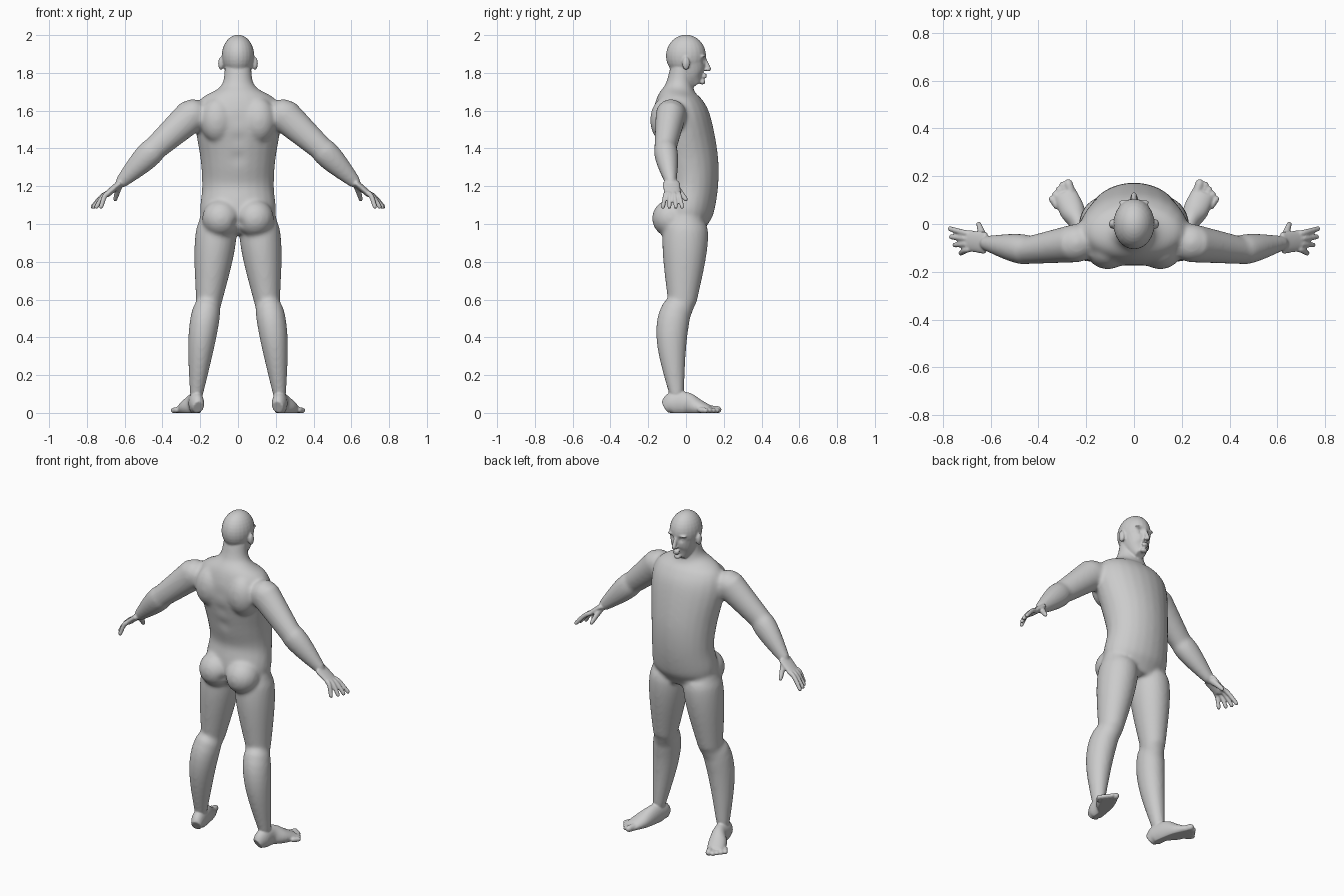
import bpy, bmesh, math
from mathutils import Vector, Matrix

cube = bpy.data.objects.get("Cube")
if cube:
    bpy.data.objects.remove(cube)

GREY = (0.6, 0.6, 0.6, 1)
skin_material = bpy.data.materials.new("light grey skin")
skin_material.use_nodes = True
skin_material.diffuse_color = GREY
skin_material.node_tree.nodes["Principled BSDF"].inputs["Base Color"].default_value = GREY

SIDEWAYS = Vector((1, 0, 0))
FORWARD = Vector((0, 1, 0))
STRAIGHT = Vector((0, 0, 0))


def refine(points, steps=5):
    """Smooth interpolation through a few rows of numbers."""
    rows = [Vector(point) for point in points]
    last = len(rows) - 1
    result = []
    for index in range(last):
        a, b, c, d = rows[max(index - 1, 0)], rows[index], rows[index + 1], rows[min(index + 2, last)]
        for step in range(steps):
            t = step / steps
            cubic = 3 * (b - c) + d - a
            square = 2 * a - 5 * b + 4 * c - d
            result.append(b + t / 2 * (c - a + t * (square + t * cubic)))
    return result + [rows[last]]


def loft(bm, centres, widths, depths, across, segments=24):
    """Closed tube of elliptical sections along the centres."""
    rings = []
    last = len(centres) - 1
    for index, centre in enumerate(centres):
        tangent = (centres[min(index + 1, last)] - centres[max(index - 1, 0)]).normalized()
        wide = (across - tangent * across.dot(tangent)).normalized()
        deep = tangent.cross(wide)
        ring = []
        for segment in range(segments):
            angle = math.tau * segment / segments
            offset = wide * widths[index] * math.cos(angle) + deep * depths[index] * math.sin(angle)
            ring.append(bm.verts.new(centre + offset))
        rings.append(ring)
    for lower, upper in zip(rings, rings[1:]):
        for segment in range(segments):
            following = (segment + 1) % segments
            bm.faces.new((lower[segment], lower[following], upper[following], upper[segment]))
    bm.faces.new(rings[0])
    bm.faces.new(rings[last])


def stack(bm, points):
    """Upright loft; each row is height, half width, back and front."""
    rows = refine(points)
    centres = [Vector((0, (back + front) / 2, height)) for height, width, back, front in rows]
    widths = [width for height, width, back, front in rows]
    depths = [(front - back) / 2 for height, width, back, front in rows]
    loft(bm, centres, widths, depths, SIDEWAYS)


def ball(bm, centre, radii):
    matrix = Matrix.Translation(centre) @ Matrix.Diagonal(radii).to_4x4()
    bmesh.ops.create_uvsphere(bm, u_segments=24, v_segments=16, radius=1, matrix=matrix)


def limb(bm, start, end, thick, thin, across, bulge=0.0, bow=STRAIGHT, flatness=0.9, steps=12):
    """Round-ended limb whose muscle swells nearer to its start."""
    centres, widths, depths = [], [], []
    for step in range(steps + 1):
        t = step / steps
        swell = math.sin(math.pi * t ** 0.6)
        radius = thick + (thin - thick) * t + bulge * swell
        centres.append(start.lerp(end, t) + bow * swell)
        widths.append(radius * flatness)
        depths.append(radius)
    loft(bm, centres, widths, depths, across)
    for joint, radius in ((start, thick), (end, thin)):
        size = radius * min(flatness, 1)
        ball(bm, joint, (size, size, size))


def mirror_parts(bm):
    copied = bmesh.ops.duplicate(bm, geom=bm.verts[:] + bm.edges[:] + bm.faces[:])["geom"]
    for item in copied:
        if isinstance(item, bmesh.types.BMVert):
            item.co.x = -item.co.x


def fuse(bm, name, voxel, rounds):
    """Merge overlapping parts into one smooth skin."""
    bmesh.ops.recalc_face_normals(bm, faces=bm.faces)
    rough = bpy.data.meshes.new(name)
    bm.to_mesh(rough)
    bm.free()
    fused = bpy.data.objects.new(name, rough)
    bpy.context.scene.collection.objects.link(fused)
    remesh = fused.modifiers.new("fuse", 'REMESH')
    remesh.mode = 'VOXEL'
    remesh.voxel_size = voxel
    soften = fused.modifiers.new("soften", 'SMOOTH')
    soften.factor = 0.5
    soften.iterations = rounds
    bpy.context.view_layer.update()
    depsgraph = bpy.context.evaluated_depsgraph_get()
    finished = bpy.data.meshes.new_from_object(fused.evaluated_get(depsgraph))
    fused.modifiers.clear()
    fused.data = finished
    bpy.data.meshes.remove(rough)
    return fused


# Joints of the left side
shoulder = Vector((.24, -.08, 1.58))
elbow = Vector((.44, -.11, 1.4))
wrist = Vector((.62, -.08, 1.22))
knuckles = Vector((.69, -.07, 1.16))
hip = Vector((.11, 0, 1))
knee = Vector((.155, -.02, .58))
ankle = Vector((.22, -.05, .1))

# Arms, legs, buttocks and shoulder blades
bm = bmesh.new()
limb(bm, shoulder, elbow, .09, .065, FORWARD)
limb(bm, elbow, wrist, .065, .035, FORWARD, bulge=.012)
limb(bm, hip, knee, .11, .075, SIDEWAYS, bulge=.02)
limb(bm, knee, ankle, .07, .04, SIDEWAYS, bulge=.024, bow=Vector((.01, -.045, 0)))
ball(bm, (.09, -.08, 1.03), (.1, .1, .1))
ball(bm, (.11, -.11, 1.55), (.09, .08, .12))
mirror_parts(bm)

# Torso and neck
stack(bm, [(.95, .14, -.08, .09), (1.05, .2, -.13, .14), (1.2, .19, -.11, .17), (1.35, .2, -.14, .17),
           (1.55, .23, -.18, .13), (1.66, .2, -.16, .08), (1.73, .09, -.11, .04), (1.84, .07, -.08, .04)])
trunk = fuse(bm, "trunk", voxel=.01, rounds=12)

# Palm, fingers and thumb
bm = bmesh.new()
limb(bm, wrist, knuckles, .018, .017, FORWARD, flatness=2.6)
for finger in range(4):
    root = Vector((.69, -.04 - .022 * finger, 1.16))
    tip = Vector((.77 - .005 * finger ** 2, -.02 - .034 * finger, 1.09))
    limb(bm, root, tip, .014, .012, FORWARD, bow=Vector((.005, 0, .008)))
limb(bm, Vector((.63, -.06, 1.2)), Vector((.65, 0, 1.13)), .02, .012, SIDEWAYS)

# Foot: each row is its centre, half width and half height
foot = refine([(.21, -.11, .03, .03, .035), (.22, -.07, .05, .04, .06), (.23, 0, .05, .04, .06),
               (.26, .06, .03, .053, .045), (.29, .13, .015, .048, .022)])
loft(bm, [Vector(row[:3]) for row in foot], [row[3] for row in foot], [row[4] for row in foot],
     Vector((.95, -.3, 0)))

# Toes
limb(bm, Vector((.26, .12, .018)), Vector((.275, .17, .017)), .022, .02, SIDEWAYS)
for toe in range(4):
    root = Vector((.285 + .013 * toe, .12 - .015 * toe, .015))
    tip = Vector((.3 + .015 * toe, .165 - .02 * toe, .013))
    limb(bm, root, tip, .015, .014, SIDEWAYS)

# Ears, nostrils and brows
ball(bm, (.09, 0, 1.85), (.015, .02, .035))
ball(bm, (.01, .108, 1.815), (.008, .01, .007))
ball(bm, (.035, .088, 1.887), (.028, .016, .008))
mirror_parts(bm)

# Cranium and jaw
ball(bm, (0, 0, 1.89), (.086, .106, .112))
stack(bm, [(1.738, .03, .03, .085), (1.78, .06, -.04, .1), (1.84, .076, -.08, .104), (1.9, .08, -.09, .1)])

# Nose, lips and chin
limb(bm, Vector((0, .094, 1.88)), Vector((0, .12, 1.82)), .011, .014, SIDEWAYS)
for height in (1.778, 1.791):
    ball(bm, (0, .098, height), (.022, .013, .006))
ball(bm, (0, .086, 1.752), (.022, .017, .014))

bm.from_mesh(trunk.data)
bpy.data.objects.remove(trunk)
body = fuse(bm, "body", voxel=.0055, rounds=4)

# Eye sockets, eyeballs, cleft and spine: centre, radius and forward push
touches = [((.034, .1, 1.864), .015, -.014), ((.034, .09, 1.864), .008, .006), ((0, -.15, 1), .026, .018)]
for height in (1.35, 1.45, 1.55):
    touches.append(((0, -.15, height), .04, .006))
for vertex in body.data.vertices:
    place = Vector((abs(vertex.co.x), vertex.co.y, vertex.co.z))
    for centre, radius, push in touches:
        distance = (place - Vector(centre)).length / radius
        if distance < 3:
            vertex.co.y += push * math.exp(-distance ** 2)
    # Flat soles
    vertex.co.z = max(vertex.co.z, 0)

body.data.materials.clear()
body.data.materials.append(skin_material)
for face in body.data.polygons:
    face.material_index = 0
    face.use_smooth = True
